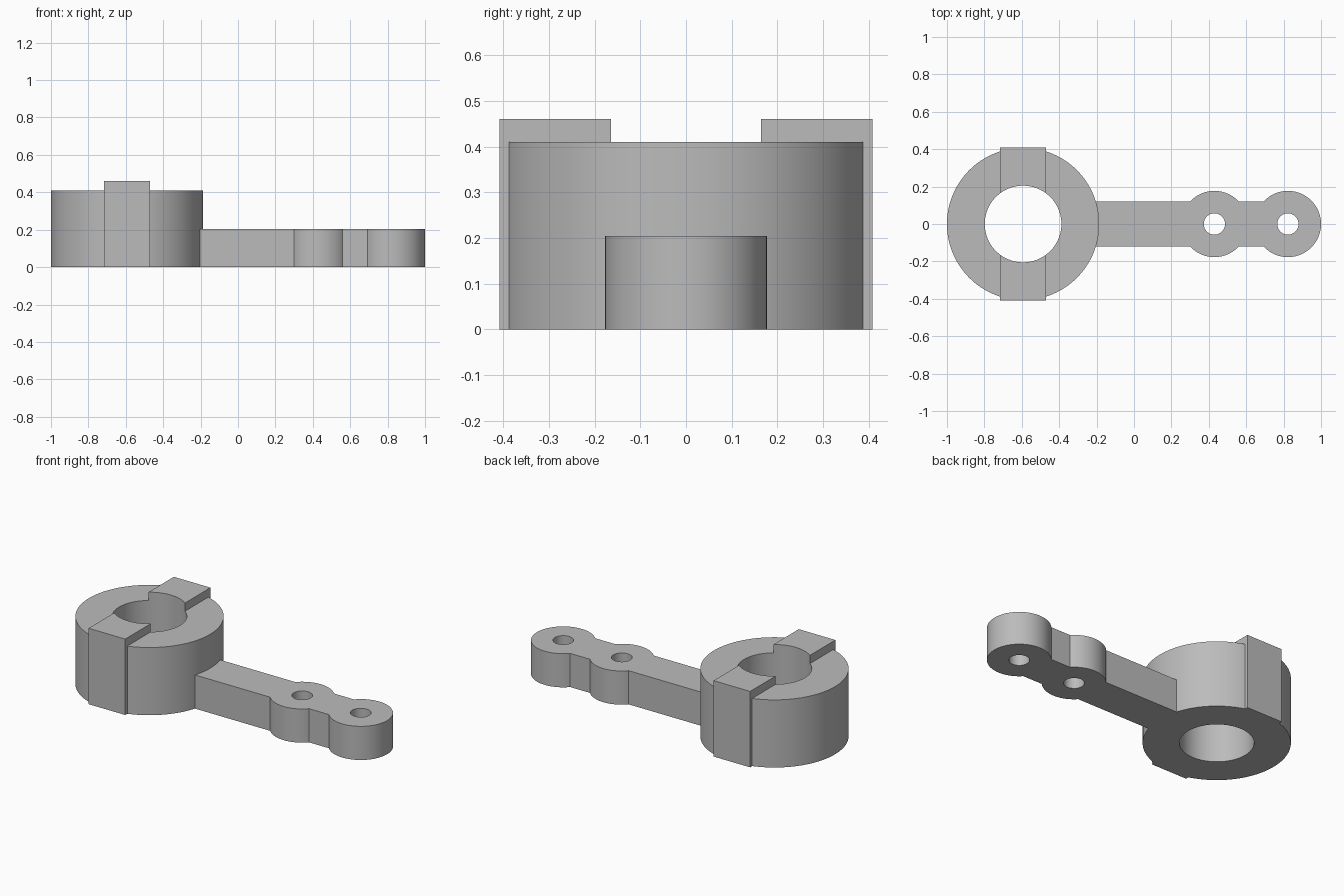
import bpy
import math

if "Cube" in bpy.data.objects:
    bpy.data.objects.remove(bpy.data.objects["Cube"], do_unlink=True)

# Dimensions
HUB_X, HUB_R, HUB_H, BORE_R = -0.593, 0.407, 0.41, 0.205
KEY_W, KEY_D, KEY_H = 0.245, 0.816, 0.46
ARM_W, ARM_H = 0.24, 0.204
LOBES, LOBE_R, HOLE_R = (0.43, 0.823), 0.177, 0.057

grey = bpy.data.materials.new("plain grey")
grey.use_nodes = True
colour = (0.5, 0.5, 0.5, 1)
grey.diffuse_color = colour
grey.node_tree.nodes["Principled BSDF"].inputs["Base Color"].default_value = colour


def cylinder(name, x, radius, z0, z1, sides=96):
    bpy.ops.mesh.primitive_cylinder_add(vertices=sides, radius=radius, depth=z1 - z0,
                                        location=(x, 0, (z0 + z1) / 2))
    ob = bpy.context.object
    ob.name = name
    ob.data.materials.append(grey)
    return ob


def box(name, x0, x1, depth, height):
    bpy.ops.mesh.primitive_cube_add(size=1, location=((x0 + x1) / 2, 0, height / 2))
    ob = bpy.context.object
    ob.name = name
    ob.scale = (x1 - x0, depth, height)
    bpy.ops.object.transform_apply(location=False, rotation=False, scale=True)
    ob.data.materials.append(grey)
    return ob


def combine(target, tool, operation):
    mod = target.modifiers.new(operation.lower(), "BOOLEAN")
    mod.operation, mod.solver, mod.object = operation, "EXACT", tool
    bpy.context.view_layer.objects.active = target
    bpy.ops.object.modifier_apply(modifier=mod.name)
    bpy.data.objects.remove(tool, do_unlink=True)


# Round hub with a raised cross key, joined to the arm and its lobes
lever = cylinder("clamp_lever", HUB_X, HUB_R, 0, HUB_H, 128)
combine(lever, box("cross_key", HUB_X - KEY_W / 2, HUB_X + KEY_W / 2, KEY_D, KEY_H), "UNION")
combine(lever, box("arm", HUB_X, LOBES[1], ARM_W, ARM_H), "UNION")
for x in LOBES:
    combine(lever, cylinder("arm_lobe", x, LOBE_R, 0, ARM_H), "UNION")

# Large bore and the two small pin holes
combine(lever, cylinder("bore", HUB_X, BORE_R, -0.2, 0.8), "DIFFERENCE")
for x in LOBES:
    combine(lever, cylinder("pin_hole", x, HOLE_R, -0.2, 0.6, 48), "DIFFERENCE")

# Smooth curved walls, crisp edges
bpy.ops.object.select_all(action="DESELECT")
lever.select_set(True)
bpy.context.view_layer.objects.active = lever
bpy.ops.object.shade_smooth_by_angle(angle=math.radians(15))
